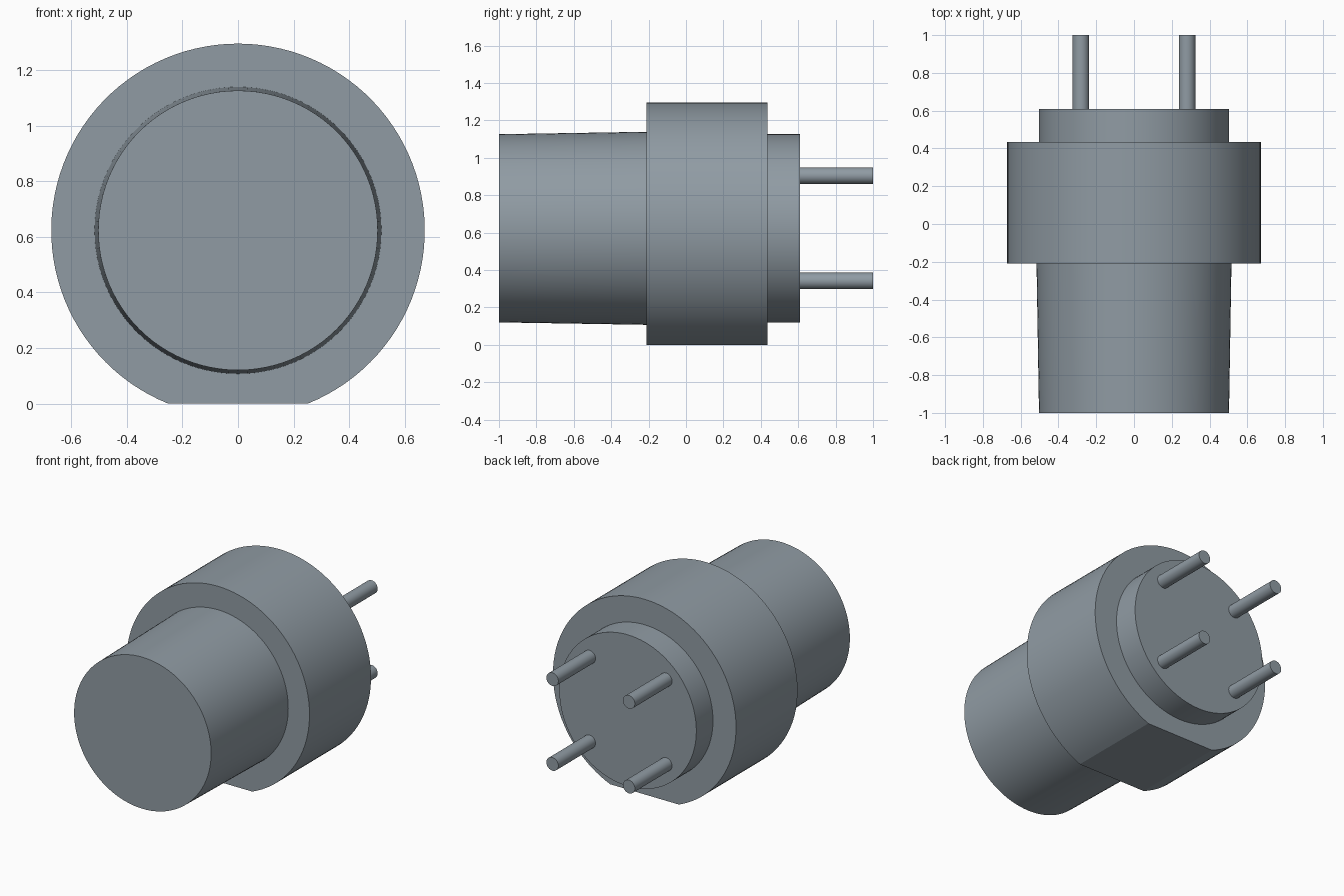
import bpy, bmesh, math

cube = bpy.data.objects.get("Cube")
if cube:
    bpy.data.objects.remove(cube, do_unlink=True)

AXIS_Z = 0.623  # height of the main axis

steel = bpy.data.materials.new("blue grey metal")
steel.use_nodes = True
colour = (0.28, 0.33, 0.37, 1)
steel.diffuse_color = colour
steel.node_tree.nodes["Principled BSDF"].inputs["Base Color"].default_value = colour


def barrel(name, y0, y1, r0, r1, x=0, z=AXIS_Z, sides=96, flat=None):
    """Solid round section along y; flat cuts the underside at that drop below the axis."""
    start, sweep = 0, 2 * math.pi
    count = sides
    if flat:
        half = math.acos(flat / r0)
        start, sweep = -math.pi / 2 + half, 2 * math.pi - 2 * half
        count = sides + 1
    angles = [start + sweep * i / sides for i in range(count)]
    bm = bmesh.new()
    rings = [[bm.verts.new((x + r * math.cos(a), y, z + r * math.sin(a))) for a in angles]
             for y, r in ((y0, r0), (y1, r1))]
    for ring in rings:
        bm.faces.new(ring)
    for i in range(count):
        j = (i + 1) % count
        bm.faces.new((rings[0][i], rings[0][j], rings[1][j], rings[1][i]))
    bmesh.ops.recalc_face_normals(bm, faces=bm.faces)
    mesh = bpy.data.meshes.new(name)
    bm.to_mesh(mesh)
    bm.free()
    mesh.materials.append(steel)
    obj = bpy.data.objects.new(name, mesh)
    bpy.context.collection.objects.link(obj)
    bpy.ops.object.select_all(action='DESELECT')
    obj.select_set(True)
    bpy.context.view_layer.objects.active = obj
    bpy.ops.object.shade_smooth_by_angle(angle=math.radians(20))
    return obj


# Tapered nose, flat-bottomed collar and rear boss
barrel("tapered_nose", -1.0, -0.21, 0.503, 0.516)
barrel("collar", -0.21, 0.435, 0.672, 0.672, flat=AXIS_Z)
barrel("rear_boss", 0.435, 0.61, 0.503, 0.503)

# Four pins on the back
for side, x in (("left", 0.281), ("right", -0.281)):
    for level, dz in (("upper", 0.281), ("lower", -0.281)):
        barrel(f"{level}_{side}_pin", 0.61, 1.0, 0.044, 0.044, x, AXIS_Z + dz, 32)
